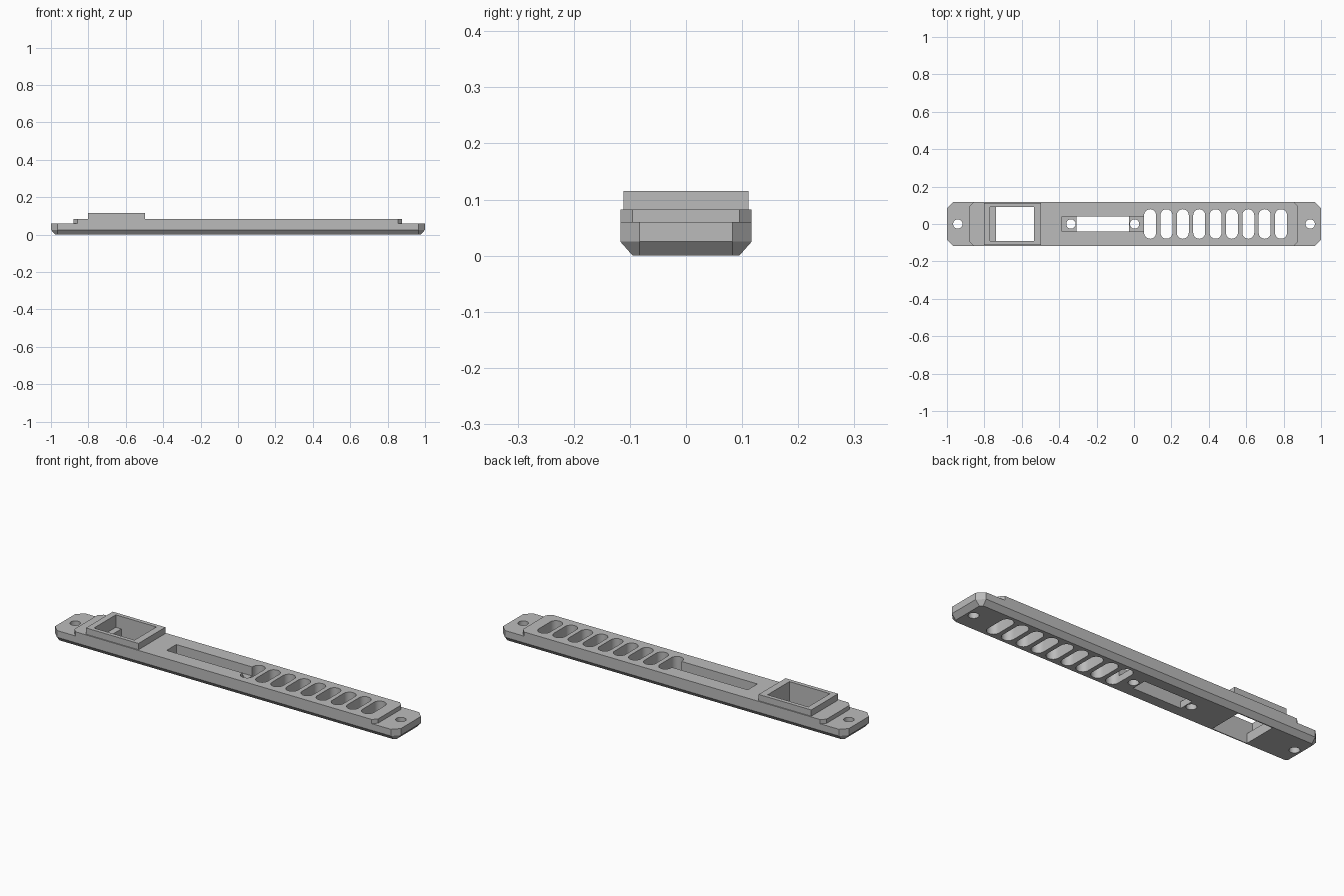
import bpy, bmesh, math

cube = bpy.data.objects.get("Cube")
if cube:
    bpy.data.objects.remove(cube, do_unlink=True)

grey = bpy.data.materials.new("plain_grey")
grey.use_nodes = True
colour = (0.5, 0.5, 0.5, 1)
grey.diffuse_color = colour
grey.node_tree.nodes["Principled BSDF"].inputs["Base Color"].default_value = colour


def loft(name, layers):
    """Solid through stacked outlines, each given as (points, height)."""
    bm = bmesh.new()
    rings = [[bm.verts.new((x, y, z)) for x, y in pts] for pts, z in layers]
    n = len(rings[0])
    bm.faces.new(rings[0][::-1])
    bm.faces.new(rings[-1])
    for low, high in zip(rings, rings[1:]):
        for i in range(n):
            j = (i + 1) % n
            bm.faces.new((low[i], low[j], high[j], high[i]))
    bmesh.ops.recalc_face_normals(bm, faces=bm.faces[:])
    mesh = bpy.data.meshes.new(name)
    bm.to_mesh(mesh)
    bm.free()
    mesh.materials.append(grey)
    obj = bpy.data.objects.new(name, mesh)
    bpy.context.collection.objects.link(obj)
    return obj


def prism(name, pts, z0, z1):
    return loft(name, [(pts, z0), (pts, z1)])


def rect(x0, x1, y):
    return [(x0, -y), (x1, -y), (x1, y), (x0, y)]


def clipped(x0, x1, y, cut):
    """Rectangle with its four corners cut off."""
    return [(x0 + cut, -y), (x1 - cut, -y), (x1, cut - y), (x1, y - cut),
            (x1 - cut, y), (x0 + cut, y), (x0, y - cut), (x0, cut - y)]


def stadium(cx, r, half, steps=12):
    """Rounded slot along y; a circle when half equals r."""
    pts = []
    for side in (1, -1):
        for i in range(steps + 1):
            a = math.pi * i / steps + (0 if side > 0 else math.pi)
            pts.append((cx + r * math.cos(a), side * (half - r) + r * math.sin(a)))
    return pts if half > r else pts[:steps] + pts[steps + 1:-1]


def combine(body, tool, operation):
    mod = body.modifiers.new(operation.lower(), 'BOOLEAN')
    mod.operation = operation
    mod.solver = 'EXACT'
    mod.object = tool
    bpy.context.view_layer.objects.active = body
    bpy.ops.object.modifier_apply(modifier=mod.name)
    bpy.data.objects.remove(tool, do_unlink=True)


# Base plate with bevelled underside
outer = clipped(-1, 1, 0.117, 0.034)
body = loft("vent_panel", [(clipped(-0.977, 0.977, 0.095, 0.012), 0),
                           (outer, 0.025), (outer, 0.06)])

# Raised deck and socket housing
combine(body, prism("raised_deck", clipped(-0.88, 0.877, 0.117, 0.022), 0.06, 0.082), 'UNION')
combine(body, prism("socket_housing", rect(-0.802, -0.498, 0.111), 0.082, 0.115), 'UNION')

# Socket opening with a ledge at one end
LOW, HIGH = -0.1, 0.3
cutters = [prism("socket_pocket", rect(-0.77, -0.535, 0.09), 0.05, HIGH),
           prism("socket_opening", rect(-0.738, -0.535, 0.09), LOW, HIGH)]

# Switch recess with a through window
cutters += [prism("switch_recess", rect(-0.385, 0.06, 0.04), 0.035, HIGH),
            prism("switch_window", rect(-0.308, -0.028, 0.04), LOW, HIGH)]

# Screw holes
for x in (-0.942, -0.337, 0.003, 0.942):
    cutters.append(prism("screw_hole", stadium(x, 0.025, 0.025), LOW, HIGH))

# Vent slots
for i in range(9):
    cutters.append(prism("vent_slot", stadium(0.086 + 0.0875 * i, 0.032, 0.079), LOW, HIGH))

for cutter in cutters:
    combine(body, cutter, 'DIFFERENCE')

# Smooth the curved walls only
bpy.ops.object.select_all(action='DESELECT')
body.select_set(True)
bpy.context.view_layer.objects.active = body
bpy.ops.object.shade_smooth_by_angle(angle=math.radians(18))
